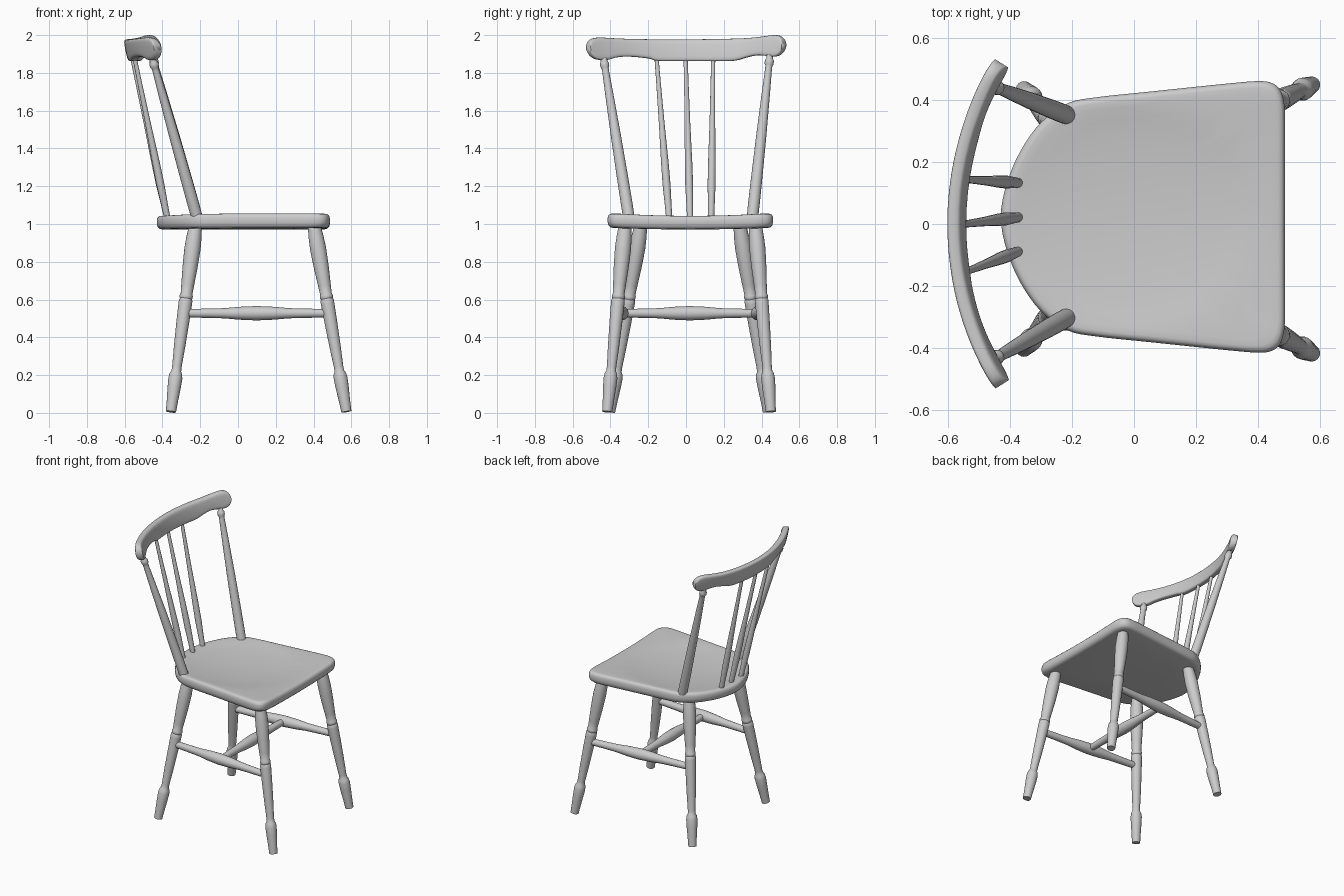
import bpy, bmesh, math
from mathutils import Vector

if "Cube" in bpy.data.objects:
    bpy.data.objects.remove(bpy.data.objects["Cube"])


def finish(name, bm, angle=40):
    bmesh.ops.recalc_face_normals(bm, faces=bm.faces)
    me = bpy.data.meshes.new(name)
    bm.to_mesh(me)
    bm.free()
    ob = bpy.data.objects.new(name, me)
    bpy.context.collection.objects.link(ob)
    bpy.ops.object.select_all(action='DESELECT')
    ob.select_set(True)
    bpy.context.view_layer.objects.active = ob
    bpy.ops.object.shade_smooth_by_angle(angle=math.radians(angle))
    return ob


def skin(name, rings, angle=40):
    """Bridge a list of closed point rings and cap both ends."""
    bm = bmesh.new()
    vr = [[bm.verts.new(p) for p in ring] for ring in rings]
    n = len(vr[0])
    for a, b in zip(vr, vr[1:]):
        for i in range(n):
            j = (i + 1) % n
            bm.faces.new((a[i], a[j], b[j], b[i]))
    bm.faces.new(vr[0])
    bm.faces.new(vr[-1])
    return finish(name, bm, angle)


def turned(name, p0, p1, profile, n=20):
    """Lathe-turned rod from p0 to p1; profile is (fraction, radius)."""
    p0, p1 = Vector(p0), Vector(p1)
    q = (p1 - p0).to_track_quat('Z', 'Y')
    rings = []
    for t, r in profile:
        c = p0.lerp(p1, t)
        rings.append([c + q @ Vector((r * math.cos(2 * math.pi * k / n),
                                      r * math.sin(2 * math.pi * k / n), 0)) for k in range(n)])
    return skin(name, rings)


def spline(pts, steps, closed=False):
    """Catmull-Rom through the points."""
    out, n = [], len(pts)
    get = (lambda i: Vector(pts[i % n])) if closed else (lambda i: Vector(pts[max(0, min(n - 1, i))]))
    for i in range(n if closed else n - 1):
        a, b, c, d = get(i - 1), get(i), get(i + 1), get(i + 2)
        for s in range(steps):
            t = s / steps
            out.append(0.5 * (2 * b + (c - a) * t + (2 * a - 5 * b + 4 * c - d) * t * t
                              + (3 * b - a - 3 * c + d) * t ** 3))
    if not closed:
        out.append(Vector(pts[-1]))
    return out


MID = 0.023   # centre line of seat and legs

# Seat: tapered outline with rounded rim and shallow dish
half = [(0.487, 0.18), (0.487, 0.32), (0.484, 0.37), (0.471, 0.41), (0.445, 0.432), (0.40, 0.438),
        (0.30, 0.430), (0.05, 0.404), (-0.12, 0.386), (-0.215, 0.366), (-0.30, 0.305),
        (-0.365, 0.215), (-0.41, 0.11)]
loop = [(0.487, 0)] + half + [(-0.43, 0)] + [(x, -y) for x, y in reversed(half)]
outline = spline(loop, 4, closed=True)


def dish(x, y):
    d = ((x - 0.0) / 0.40) ** 2 + (y / 0.36) ** 2
    trough = 0.012 * max(0, 1 - (y / 0.38) ** 2)
    return trough + 0.016 * max(0, 1 - d) ** 0.8


def seat_ring(scale, z, top):
    ring = []
    for p in outline:
        x, y = 0.03 + (p.x - 0.03) * scale, p.y * scale
        dz = -dish(x, y) if top else -0.008 * max(0, 1 - (y / 0.4) ** 2)
        ring.append((x, y + MID, z + dz))
    return ring


rim = [(0.05, 0.979, 0), (0.5, 0.979, 0), (0.93, 0.979, 0), (0.965, 0.982, 0), (0.99, 0.993, 0),
       (1.0, 1.010, 0), (1.0, 1.032, 1), (0.992, 1.045, 1), (0.975, 1.053, 1), (0.95, 1.055, 1)]
rim += [(s, 1.055, 1) for s in (0.9, 0.8, 0.7, 0.6, 0.5, 0.4, 0.3, 0.2, 0.1, 0.02)]
skin("seat", [seat_ring(*r) for r in rim], 60)

# Legs: turned, splayed, with a collar and a swollen foot
leg_profile = [(0, 0.027), (0.06, 0.030), (0.13, 0.035), (0.18, 0.037), (0.205, 0.033), (0.218, 0.026),
               (0.24, 0.025), (0.35, 0.030), (0.48, 0.034), (0.58, 0.036), (0.60, 0.036), (0.607, 0.032),
               (0.615, 0.035), (0.625, 0.035), (0.633, 0.031), (0.68, 0.034), (0.78, 0.040),
               (0.88, 0.043), (0.94, 0.040), (1.0, 0.034)]
legs = {}
for end, foot, top in (("front", (0.574, 0.433), (0.403, 0.345)), ("rear", (-0.355, 0.418), (-0.225, 0.262))):
    for side, s in (("left", 1), ("right", -1)):
        a = Vector((foot[0], MID * 0.7 + s * foot[1], 0.006))
        b = Vector((top[0], MID + s * top[1], 0.99))
        legs[end, side] = (a, b)
        turned(f"{end}_leg_{side}", a, b, leg_profile)

# Stretchers: two side rails joined by a cross rail
stretcher_profile = [(0, 0.020), (0.06, 0.023), (0.2, 0.025), (0.28, 0.027), (0.38, 0.034), (0.5, 0.038),
                     (0.62, 0.034), (0.72, 0.027), (0.8, 0.025), (0.94, 0.023), (1, 0.020)]
mids = []
for side in ("left", "right"):
    ends = [legs[e, side][0].lerp(legs[e, side][1], 0.53) for e in ("rear", "front")]
    turned(f"side_stretcher_{side}", ends[0], ends[1], stretcher_profile)
    mids.append(ends[0].lerp(ends[1], 0.5))
turned("cross_stretcher", mids[0], mids[1], stretcher_profile)

# Crest rail: curved, leaning back, with rounded ends
R = 0.97


def crest_x(y):
    return -0.572 + R - math.sqrt(R * R - y * y)


stations = [(-0.516, 1.915, 1.945), (-0.508, 1.893, 1.967), (-0.49, 1.876, 1.981), (-0.46, 1.868, 1.987),
            (-0.42, 1.869, 1.986), (-0.37, 1.882, 1.983), (-0.30, 1.886, 1.980), (-0.20, 1.876, 1.978),
            (-0.15, 1.863, 1.977), (0, 1.862, 1.977), (0.20, 1.862, 1.980), (0.27, 1.866, 1.982),
            (0.33, 1.883, 1.985), (0.38, 1.893, 1.990), (0.43, 1.890, 1.997), (0.47, 1.886, 2.0),
            (0.495, 1.893, 1.992), (0.510, 1.909, 1.976), (0.516, 1.927, 1.957)]
rings = []
for y, lo, hi in spline(stations, 4):
    n = Vector((R - (crest_x(y) + 0.572), -y, 0)).normalized()
    h, zc = (hi - lo) / 2, (hi + lo) / 2
    ring = []
    for k in range(24):
        a = 2 * math.pi * k / 24
        c, s = math.cos(a), math.sin(a)
        u = 0.024 * math.copysign(abs(c) ** 0.5, c)
        v = h * math.copysign(abs(s) ** 0.5, s)
        ring.append(Vector((crest_x(y), y, zc + v)) + n * (u - 0.2 * (zc + v - 1.92)))
    rings.append(ring)
skin("crest_rail", rings, 60)

# Back posts with a bead under the crest rail
post_profile = [(0, 0.030), (0.1, 0.031), (0.25, 0.030), (0.5, 0.027), (0.75, 0.022), (0.9, 0.018),
                (0.915, 0.019), (0.925, 0.024), (0.945, 0.024), (0.955, 0.018), (1, 0.017)]
turned("back_post_left", (-0.213, 0.350, 1.02), (-0.460, 0.447, 1.915), post_profile)
turned("back_post_right", (-0.213, -0.300, 1.02), (-0.460, -0.440, 1.90), post_profile)

# Spindles
spindle_profile = [(0, 0.016), (0.1, 0.018), (0.22, 0.021), (0.35, 0.020), (0.6, 0.015), (0.85, 0.012), (1, 0.011)]
for i, (yb, yt) in enumerate(((-0.088, -0.156), (0.022, -0.002), (0.133, 0.144))):
    turned(f"spindle_{i + 1}", (-0.372, yb, 1.02), (crest_x(yt) + 0.012, yt, 1.88), spindle_profile, 16)
